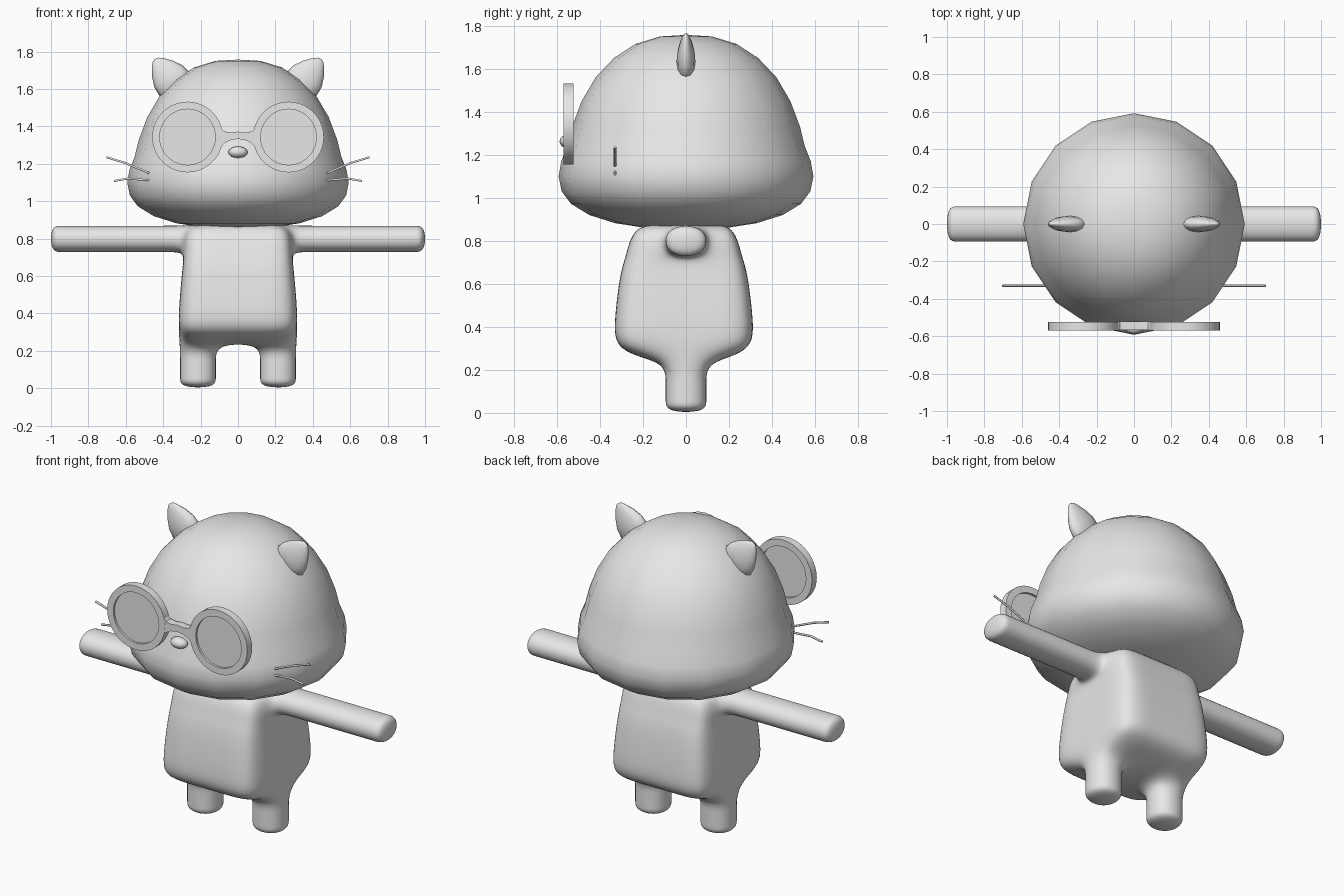
import bpy, bmesh, math
from mathutils import Matrix, Vector

if "Cube" in bpy.data.objects:
    bpy.data.objects.remove(bpy.data.objects["Cube"])

grey = bpy.data.materials.new("light_grey")
grey.diffuse_color = (0.8, 0.8, 0.8, 1)
grey.use_nodes = True
grey.node_tree.nodes["Principled BSDF"].inputs["Base Color"].default_value = grey.diffuse_color


def make(name, verts, faces, sharp=None):
    """Mesh object, smooth shaded; sharp = angle in degrees above which edges stay hard."""
    me = bpy.data.meshes.new(name)
    me.from_pydata([tuple(v) for v in verts], [], faces)
    bm = bmesh.new()
    bm.from_mesh(me)
    bmesh.ops.recalc_face_normals(bm, faces=bm.faces)
    for f in bm.faces:
        f.smooth = True
    bm.to_mesh(me)
    bm.free()
    me.materials.append(grey)
    ob = bpy.data.objects.new(name, me)
    bpy.context.collection.objects.link(ob)
    if sharp:
        bpy.ops.object.select_all(action='DESELECT')
        ob.select_set(True)
        bpy.context.view_layer.objects.active = ob
        bpy.ops.object.shade_smooth_by_angle(angle=math.radians(sharp))
    return ob


def lathe(name, profile, n, matrix=Matrix(), sharp=None):
    """Turn an (r, z) profile that starts and ends on the axis."""
    verts, faces = [Vector((0, 0, profile[0][1]))], []
    rings = profile[1:-1]
    for r, z in rings:
        for k in range(n):
            a = 2 * math.pi * k / n
            verts.append(Vector((r * math.cos(a), r * math.sin(a), z)))
    verts.append(Vector((0, 0, profile[-1][1])))
    last = len(verts) - 1
    for k in range(n):
        m = (k + 1) % n
        faces.append((0, 1 + k, 1 + m))
        for i in range(len(rings) - 1):
            a, b = 1 + i * n, 1 + (i + 1) * n
            faces.append((a + k, b + k, b + m, a + m))
        e = 1 + (len(rings) - 1) * n
        faces.append((e + k, last, e + m))
    return make(name, [matrix @ v for v in verts], faces, sharp)


# Head: sixteen-sided dome with full cheeks
lathe("head", [(0, 1.757), (.12, 1.75), (.235, 1.715), (.335, 1.65), (.42, 1.56),
               (.485, 1.45), (.53, 1.33), (.552, 1.24), (.58, 1.17), (.592, 1.10),
               (.578, 1.03), (.535, .972), (.45, .92), (.33, .882), (.2, .862),
               (0, .855)], 16)

# Body: subdivided block cage with torso, legs and arms in one skin
xs = [-1.005, -.94, -.87, -.37, -.30, -.11, .11, .30, .37, .87, .94, 1.005]
ys = [-.32, -.103, .103, .32]
zs = [0, .06, .14, .235, .42, .66, .722, .875]
half_width = [.318, .318, .318, .318, .318, .295, .288, .28]
half_depth = [.1, .1, .1, .32, .325, .295, .27, .235]


def filled(i, j, k):
    if 4 <= i <= 6 and 0 <= j <= 2 and 3 <= k <= 6:
        return True                                        # torso
    if i in (4, 6) and j == 1 and 0 <= k <= 2:
        return True                                        # legs
    return 0 <= i <= 10 and j == 1 and k == 6              # arms


def place(i, j, k):
    x, y, z = xs[i], ys[j], zs[k]
    if i in (4, 7):
        x = math.copysign(half_width[k], x)
    if j in (0, 3):
        y = math.copysign(half_depth[k], y) - .01
        if k == 3:
            z += .05
    return (x, y, z)


index, verts, faces = {}, [], []
for i in range(11):
    for j in range(3):
        for k in range(7):
            if not filled(i, j, k):
                continue
            for axis in range(3):
                for side in (0, 1):
                    nb = [i, j, k]
                    nb[axis] += 2 * side - 1
                    if filled(*nb):
                        continue
                    quad = []
                    for u, v in ((0, 0), (1, 0), (1, 1), (0, 1)):
                        c = [i, j, k]
                        c[axis] += side
                        c[(axis + 1) % 3] += u
                        c[(axis + 2) % 3] += v
                        c = tuple(c)
                        if c not in index:
                            index[c] = len(verts)
                            verts.append(place(*c))
                        quad.append(index[c])
                    faces.append(quad)
body = make("body", verts, faces)
sub = body.modifiers.new("smooth", 'SUBSURF')
sub.levels = sub.render_levels = 3

to_front = Matrix.Rotation(math.pi / 2, 4, 'X')            # local z becomes -y

for s, side in ((-1, "left"), (1, "right")):
    # Ear: flattened rounded cone leaning outward
    axis = Vector((s * .62, 0, .785))
    across = Vector((.785, 0, -s * .62))
    m = Matrix((across, Vector((0, .43, 0)), axis)).transposed().to_4x4()
    m.translation = (s * .34, 0, 1.627)
    lathe(side + "_ear", [(0, -.05), (.08, -.04), (.102, 0), (.096, .05), (.072, .1),
                          (.043, .14), (.02, .163), (0, .17)], 12, m)

    # Glasses rim with recessed lens
    m = Matrix.Translation((s * .27, -.546, 1.343)) @ to_front
    lathe(side + "_glasses_rim", [(0, .01), (.149, .01), (.149, .0225), (.189, .0225),
                                  (.189, -.0225), (.149, -.0225), (.149, -.01), (0, -.01)],
          40, m, 30)

    # Whiskers: two thin curved strands per cheek
    for label, pts in (("upper", ((.703, 1.235), (.604, 1.205), (.475, 1.15))),
                       ("lower", ((.663, 1.108), (.588, 1.121), (.475, 1.112)))):
        cu = bpy.data.curves.new(side + "_" + label + "_whisker", 'CURVE')
        cu.dimensions = '3D'
        cu.bevel_depth = .006
        cu.bevel_resolution = 1
        cu.use_fill_caps = True
        sp = cu.splines.new('POLY')
        sp.points.add(len(pts) - 1)
        for p, (x, z) in zip(sp.points, pts):
            p.co = (s * x, -.33, z, 1)
        cu.materials.append(grey)
        ob = bpy.data.objects.new(cu.name, cu)
        bpy.context.collection.objects.link(ob)
        bpy.ops.object.select_all(action='DESELECT')
        ob.select_set(True)
        bpy.context.view_layer.objects.active = ob
        bpy.ops.object.convert(target='MESH')

# Glasses bridge: arched plate flaring into the rims
top = [(-.095, 1.395), (-.075, 1.373), (-.04, 1.367), (0, 1.372),
       (.04, 1.367), (.075, 1.373), (.095, 1.395)]
low = [(-.093, 1.29), (-.075, 1.308), (-.045, 1.325), (0, 1.333),
       (.045, 1.325), (.075, 1.308), (.093, 1.29)]
n = len(top)
verts = [(x, y, z) for y in (-.568, -.522) for x, z in top + low]
faces = []
for i in range(n - 1):
    a, b, c, d = i, i + 1, n + i + 1, n + i
    faces += [(a, b, c, d), (a + 2 * n, d + 2 * n, c + 2 * n, b + 2 * n),
              (a, a + 2 * n, b + 2 * n, b), (d, c, c + 2 * n, d + 2 * n)]
for i in (0, n - 1):
    faces.append((i, n + i, 3 * n + i, 2 * n + i))
make("glasses_bridge", verts, faces, 30)

# Nose: small flattened ball
arc = [(math.sin(math.pi * t / 8), math.cos(math.pi * t / 8)) for t in range(9)]
lathe("nose", arc, 16, Matrix.Translation((0, -.55, 1.262)) @ Matrix.Diagonal((.052, .038, .031, 1)))
